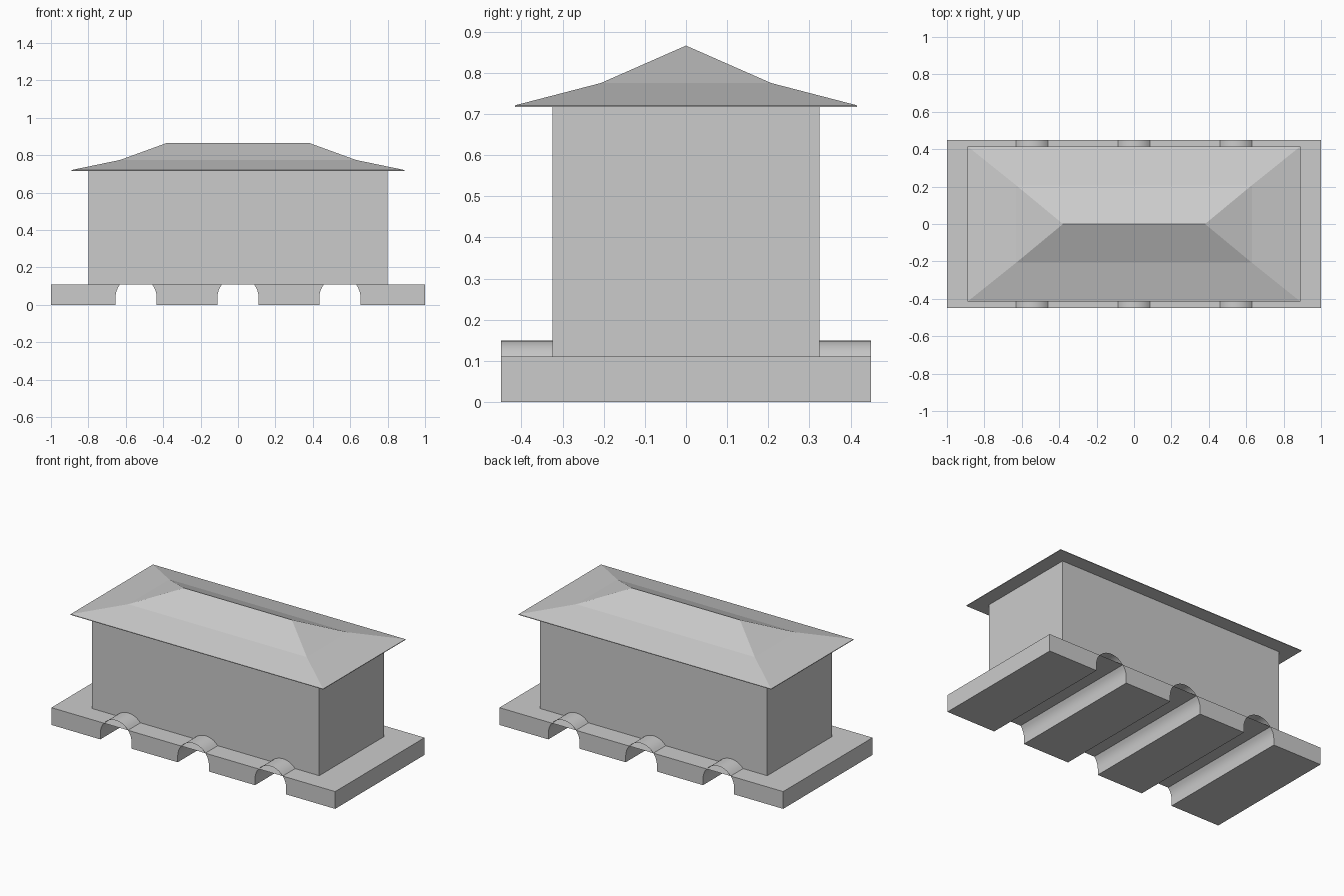
import bpy, bmesh, math

if "Cube" in bpy.data.objects:
    bpy.data.objects.remove(bpy.data.objects["Cube"])

BASE_Y, BASE_TOP = 0.45, 0.11
TUNNELS = (-0.545, 0.0, 0.545)
R, SPRING = 0.11, 0.04            # tunnel radius and spring height


def finish(name, bm, smooth=False):
    bmesh.ops.remove_doubles(bm, verts=bm.verts, dist=1e-5)
    me = bpy.data.meshes.new(name)
    bm.to_mesh(me)
    bm.free()
    ob = bpy.data.objects.new(name, me)
    bpy.context.collection.objects.link(ob)
    if smooth:
        bpy.ops.object.select_all(action='DESELECT')
        bpy.context.view_layer.objects.active = ob
        ob.select_set(True)
        bpy.ops.object.shade_smooth_by_angle(angle=math.radians(30))
    return ob


def sweep(bm, profile, caps=False):
    """Extrude an x-z profile through the depth of the base."""
    front = [bm.verts.new((x, -BASE_Y, z)) for x, z in profile]
    back = [bm.verts.new((x, BASE_Y, z)) for x, z in profile]
    n = len(profile)
    for i in range(n if caps else n - 1):
        j = (i + 1) % n
        bm.faces.new((front[i], back[i], back[j], front[j]))
    if caps:
        bm.faces.new(front)
        bm.faces.new(back[::-1])


def arc(cx, a0, a1, steps):
    return [(cx + R * math.cos(a0 + (a1 - a0) * i / steps),
             SPRING + R * math.sin(a0 + (a1 - a0) * i / steps))
            for i in range(steps + 1)]


# Base piers between the tunnels
cut = math.asin((BASE_TOP - SPRING) / R)
bm = bmesh.new()
lefts = [None, *TUNNELS]
rights = [*TUNNELS, None]
for lt, rt in zip(lefts, rights):
    if rt is None:
        right = [(1, 0), (1, BASE_TOP)]
    else:
        right = [(rt - R, 0)] + arc(rt, math.pi, math.pi - cut, 4)
    if lt is None:
        left = [(-1, BASE_TOP), (-1, 0)]
    else:
        left = arc(lt, cut, 0, 4) + [(lt + R, 0)]
    sweep(bm, right + left, caps=True)
# Flat deck strips closing the slab over each tunnel
half = R * math.cos(cut)
for t in TUNNELS:
    sweep(bm, [(t - half, BASE_TOP), (t + half, BASE_TOP)])
bmesh.ops.recalc_face_normals(bm, faces=bm.faces)
finish("base_slab", bm, smooth=True)

# Thin vaults rising above the slab
bm = bmesh.new()
for t in TUNNELS:
    sweep(bm, arc(t, math.pi - cut, cut, 10))
finish("tunnel_vaults", bm, smooth=True)

# Building body
bpy.ops.mesh.primitive_cube_add(size=1, location=(0, 0, (BASE_TOP + 0.718) / 2))
body = bpy.context.object
body.name = "building_body"
body.scale = (1.6, 0.65, 0.718 - BASE_TOP)

# Hipped roof with a change of pitch, built as stacked rings
bm = bmesh.new()
rings = []
for hx, hy, z in ((0.89, 0.415, 0.717), (0.89, 0.415, 0.721), (0.63, 0.207, 0.775)):
    rings.append([bm.verts.new((sx * hx, sy * hy, z))
                  for sx, sy in ((-1, -1), (1, -1), (1, 1), (-1, 1))])
for lo, hi in zip(rings, rings[1:]):
    for i in range(4):
        j = (i + 1) % 4
        bm.faces.new((lo[i], lo[j], hi[j], hi[i]))
bm.faces.new(rings[0][::-1])
a, b, c, d = rings[-1]
left, right = bm.verts.new((-0.38, 0, 0.866)), bm.verts.new((0.38, 0, 0.866))
for f in ((a, b, right, left), (b, c, right), (c, d, left, right), (d, a, left)):
    bm.faces.new(f)
finish("roof", bm)
